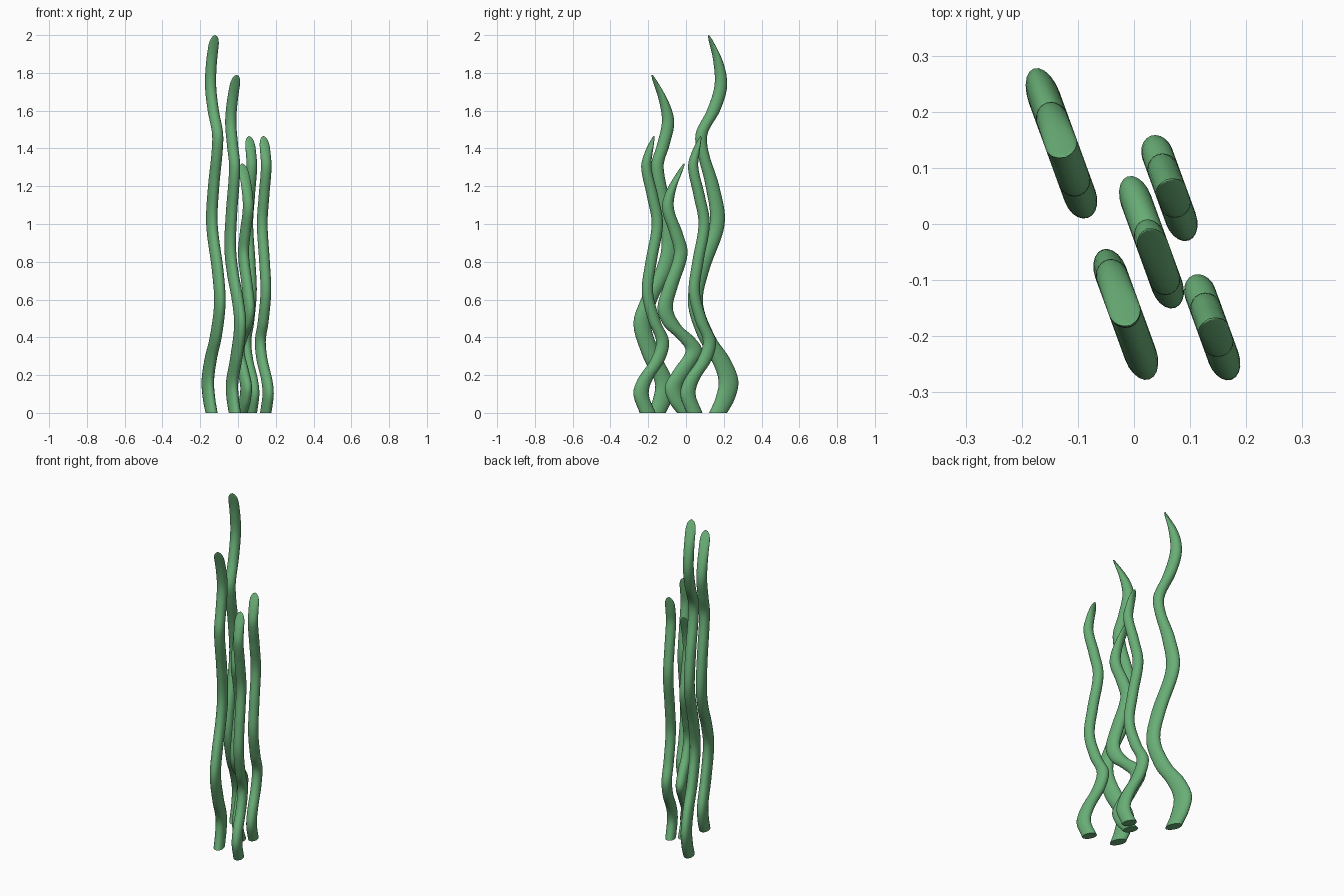
import bpy, math

cube = bpy.data.objects.get("Cube")
if cube:
    bpy.data.objects.remove(cube, do_unlink=True)

green = bpy.data.materials.new("seaweed_green")
green.use_nodes = True
colour = (0.14, 0.42, 0.18, 1)
green.diffuse_color = colour
green.node_tree.nodes["Principled BSDF"].inputs["Base Color"].default_value = colour

TURN = math.radians(20)          # every blade sways in the same slanted plane
SIDES, STEPS = 20, 90


def smooth_path(keys, z):
    """Cubic interpolation of (z, y, half depth) keys at height z."""
    def slope(i, c):
        a, b = keys[max(i - 1, 0)], keys[min(i + 1, len(keys) - 1)]
        return (b[c] - a[c]) / (b[0] - a[0])
    i = max(k for k in range(len(keys) - 1) if keys[k][0] <= z)
    p, q = keys[i], keys[i + 1]
    h = q[0] - p[0]
    t = (z - p[0]) / h
    return [(2*t**3 - 3*t*t + 1) * p[c] + (t**3 - 2*t*t + t) * h * slope(i, c)
            + (3*t*t - 2*t**3) * q[c] + (t**3 - t*t) * h * slope(i + 1, c) for c in (1, 2)]


def blade(name, x0, width, keys, dy=0):
    """Loft level ellipses along the wavy path up to a rounded chisel tip."""
    top = keys[-1][0]
    verts, faces = [], []
    for r in range(STEPS + 1):
        f = r / STEPS
        z = top * (1 - (1 - f) ** 1.25)
        y, depth = smooth_path(keys, min(z, top - 1e-5))
        y += dy
        x = x0 - math.tan(TURN) * y
        rest = min((top - z) / 0.06, 1)
        w = width * max(math.sqrt(1 - (1 - rest) ** 2), 0.05)
        d = max(depth, 0.002)
        for k in range(SIDES):
            a = 2 * math.pi * k / SIDES
            u, v = w * math.cos(a), d * math.sin(a)
            verts.append((x + u * math.cos(TURN) - v * math.sin(TURN),
                          y + u * math.sin(TURN) + v * math.cos(TURN), z))
    for r in range(STEPS):
        for k in range(SIDES):
            n = (k + 1) % SIDES
            faces.append((r*SIDES + k, r*SIDES + n, (r+1)*SIDES + n, (r+1)*SIDES + k))
    faces.append(tuple(reversed(range(SIDES))))
    faces.append(tuple(range(STEPS * SIDES, (STEPS + 1) * SIDES)))
    mesh = bpy.data.meshes.new(name)
    mesh.from_pydata(verts, [], faces)
    mesh.materials.append(green)
    ob = bpy.data.objects.new(name, mesh)
    bpy.context.collection.objects.link(ob)
    bpy.ops.object.select_all(action='DESELECT')
    ob.select_set(True)
    bpy.context.view_layer.objects.active = ob
    bpy.ops.object.shade_smooth_by_angle(angle=math.radians(50))


# Tallest blade at the back
blade("tall_blade", -0.078, 0.029, [
    (0, .17, .05), (.07, .205, .054), (.17, .225, .055), (.29, .18, .053), (.4, .11, .048),
    (.58, .05, .041), (.75, .08, .043), (1, .165, .041), (1.2, .14, .037), (1.38, .09, .03),
    (1.48, .083, .032), (1.6, .145, .036), (1.73, .184, .034), (1.86, .17, .025), (2, .12, .002)])

# Second blade at the front
blade("front_blade", -0.073, 0.029, [
    (0, -.155, .05), (.07, -.125, .053), (.16, -.115, .052), (.3, -.18, .052), (.47, -.232, .048),
    (.6, -.195, .046), (.75, -.12, .045), (.88, -.087, .044), (1.05, -.105, .04),
    (1.3, -.152, .034), (1.42, -.12, .034), (1.54, -.095, .033), (1.65, -.118, .024),
    (1.79, -.18, .002)])

# Strongly bent blade in the middle
blade("middle_blade", 0.019, 0.028, [
    (0, -.005, .045), (.06, -.045, .048), (.14, -.066, .048), (.23, -.015, .05), (.33, .042, .046),
    (.4, -.005, .05), (.46, -.07, .048), (.55, -.11, .042), (.66, -.085, .04), (.84, -.028, .037),
    (.95, -.052, .036), (1.08, -.095, .032), (1.18, -.078, .024), (1.32, -.01, .002)])

# Two matching short blades
short = [
    (0, -.203, .044), (.1, -.238, .042), (.18, -.215, .041), (.28, -.15, .039), (.38, -.124, .035),
    (.48, -.165, .033), (.64, -.204, .03), (.8, -.185, .03), (1, -.152, .03), (1.15, -.178, .03),
    (1.3, -.21, .027), (1.38, -.197, .02), (1.465, -.17, .002)]
blade("short_blade_left", 0.073, 0.028, short)
blade("short_blade_back", 0.087, 0.028, short, dy=0.248)
